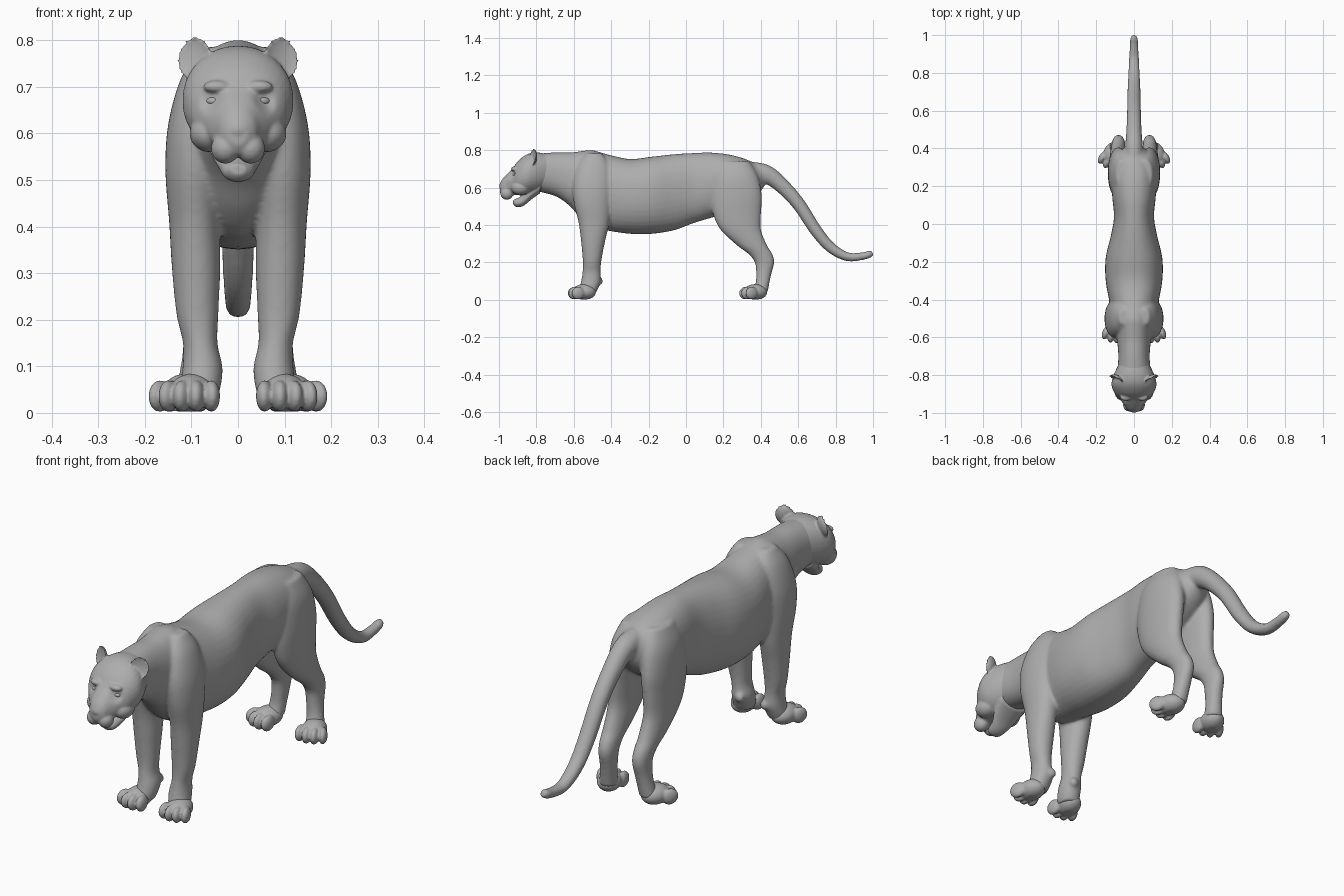
import bpy, bmesh, math
from mathutils import Vector, Matrix

cube = bpy.data.objects.get("Cube")
if cube:
    bpy.data.objects.remove(cube, do_unlink=True)

fur = bpy.data.materials.new("plain grey")
fur.use_nodes = True
fur.diffuse_color = (0.42, 0.42, 0.42, 1)
fur.node_tree.nodes["Principled BSDF"].inputs["Base Color"].default_value = fur.diffuse_color

X, Y, Z = Vector((1, 0, 0)), Vector((0, 1, 0)), Vector((0, 0, 1))
SIDES = (-1, 1)


def refine(rows, steps=5):
    """Smooth interpolation between the key sections."""
    out = []
    for i in range(len(rows) - 1):
        a, b = rows[max(i - 1, 0)], rows[i]
        c, d = rows[i + 1], rows[min(i + 2, len(rows) - 1)]
        for k in range(steps):
            t = k / steps
            out.append([q + 0.5 * t * (r - p + t * (2*p - 5*q + 4*r - s + t * (3*(q - r) + s - p)))
                        for p, q, r, s in zip(a, b, c, d)])
    return out + [list(rows[-1])]


def loft(bm, rows, side=1, normal=None, power=2.0, sides=36):
    """Closed tube through sections (x, y, z, half width, half depth)."""
    rows = refine(rows)
    rings = []
    for i, (x, y, z, a, b) in enumerate(rows):
        n = normal
        if n is None:
            p, q = rows[max(i - 1, 0)], rows[min(i + 1, len(rows) - 1)]
            n = (Vector(q[:3]) - Vector(p[:3])).normalized()
        up = n.cross(X).normalized()
        ring = []
        for k in range(sides):
            t = math.tau * k / sides
            c, s = math.cos(t), math.sin(t)
            c = math.copysign(abs(c) ** (2 / power), c)
            s = math.copysign(abs(s) ** (2 / power), s)
            p = Vector((x, y, z)) + X * a * c + up * b * s
            ring.append(bm.verts.new((p.x * side, p.y, p.z)))
        rings.append(ring)
    for r, s in zip(rings, rings[1:]):
        for k in range(sides):
            j = (k + 1) % sides
            bm.faces.new((r[k], r[j], s[j], s[k]))
    bm.faces.new(rings[0])
    bm.faces.new(rings[-1])


def blob(bm, place, size, turn=0.0, tilt=0.0):
    """Ellipsoid, turned about z after leaning about x."""
    m = (Matrix.Translation(place) @ Matrix.Rotation(turn, 4, "Z")
         @ Matrix.Rotation(tilt, 4, "X") @ Matrix.Diagonal((*size, 1)))
    return bmesh.ops.create_uvsphere(bm, u_segments=28, v_segments=18, radius=1, matrix=m)["verts"]


def finish(bm, name, voxel, passes):
    """Fuse overlapping forms into one skin and soften the joins."""
    bmesh.ops.recalc_face_normals(bm, faces=bm.faces)
    mesh = bpy.data.meshes.new(name)
    bm.to_mesh(mesh)
    bm.free()
    mesh.materials.append(fur)
    mesh.polygons.foreach_set("use_smooth", [True] * len(mesh.polygons))
    ob = bpy.data.objects.new(name, mesh)
    bpy.context.collection.objects.link(ob)
    if voxel:
        rm = ob.modifiers.new("fuse", "REMESH")
        rm.mode, rm.voxel_size, rm.use_smooth_shade = "VOXEL", voxel, True
        sm = ob.modifiers.new("soften", "SMOOTH")
        sm.factor, sm.iterations = 0.5, passes
    return ob


# Body: trunk with neck, from y, top, bottom and half width
body = bmesh.new()
trunk = [(-.82, .78, .585, .09), (-.70, .788, .555, .083), (-.62, .788, .50, .09),
         (-.56, .795, .43, .10), (-.50, .80, .385, .112), (-.42, .778, .37, .128),
         (-.30, .753, .353, .15), (-.18, .766, .353, .15), (-.06, .779, .373, .122),
         (.04, .785, .41, .106), (.14, .787, .44, .115), (.24, .775, .47, .118),
         (.33, .748, .52, .10), (.39, .715, .57, .065), (.42, .69, .61, .035)]
loft(body, [(0, y, (t + b) / 2, w, (t - b) / 2) for y, t, b, w in trunk], normal=Y, power=2.2)

# Tail
loft(body, [(0, .32, .69, .05, .05), (0, .42, .675, .046, .05), (0, .50, .622, .04, .042),
            (0, .60, .515, .037, .036), (0, .69, .378, .035, .033), (0, .77, .283, .032, .029),
            (0, .86, .231, .027, .024), (0, .94, .233, .023, .021), (0, .985, .245, .02, .019),
            (0, 1.0, .249, .01, .01)])

# Legs: sections from the top down
fore = [(.055, -.49, .785, .025, .04), (.072, -.495, .72, .05, .085), (.09, -.50, .62, .06, .105),
        (.094, -.50, .52, .062, .10), (.093, -.492, .41, .055, .082), (.09, -.497, .31, .052, .064),
        (.087, -.502, .21, .045, .05), (.081, -.505, .15, .037, .048), (.076, -.508, .10, .043, .053),
        (.08, -.52, .06, .044, .05), (.085, -.53, .03, .04, .045)]
hind = [(.055, .26, .74, .04, .08), (.07, .265, .66, .058, .12), (.08, .27, .56, .058, .135),
        (.084, .272, .47, .053, .13), (.086, .29, .38, .048, .11), (.085, .35, .295, .043, .082),
        (.083, .398, .245, .038, .064), (.082, .42, .20, .035, .052), (.085, .416, .14, .033, .041),
        (.091, .409, .09, .034, .037), (.098, .395, .04, .038, .042)]
for s in SIDES:
    loft(body, fore, s, normal=Z, power=2.1)
    loft(body, hind, s, normal=Z, power=2.1)
    blob(body, (s * .06, -.46, .10), (.02, .016, .02))
finish(body, "body", .0065, 12)

# Head: skull sections from y, top, bottom and half width
head = bmesh.new()
skull = [(-.74, .78, .60, .08), (-.80, .788, .572, .108), (-.85, .778, .56, .119),
         (-.895, .745, .56, .103), (-.93, .70, .558, .074), (-.96, .67, .55, .05),
         (-.982, .645, .555, .037), (-.995, .622, .575, .02)]
loft(head, [(0, y, (t + b) / 2, w, (t - b) / 2) for y, t, b, w in skull], normal=Y, power=2.15)
for v in head.verts:
    # Eye sockets
    d = (Vector((abs(v.co.x), v.co.y, v.co.z)) - Vector((.054, -.93, .668))).length / .035
    if d < 1:
        v.co.y += .016 * (1 - d * d) ** 2
# Lower jaw, nose and muzzle
loft(head, [(0, -.78, .60, .07, .03), (0, -.83, .568, .062, .034), (0, -.87, .532, .042, .03),
            (0, -.905, .519, .033, .023), (0, -.924, .522, .018, .012)], normal=Y)
blob(head, (0, -.985, .608), (.024, .014, .018))
for s in SIDES:
    blob(head, (s * .027, -.958, .568), (.031, .034, .033))
    blob(head, (s * .062, -.885, .60), (.042, .05, .04))
    blob(head, (s * .045, -.916, .70), (.03, .02, .014))
    # Cupped ears
    place, turn, tilt = Vector((s * .096, -.825, .762)), s * .45, -.15
    verts = blob(head, place, (.040, .026, .047), turn, tilt)
    spin = Matrix.Rotation(turn, 3, "Z") @ Matrix.Rotation(tilt, 3, "X")
    for v in verts:
        local = spin.inverted() @ (v.co - place)
        if local.y < 0:
            local.y *= -.45
            v.co = place + spin @ local
finish(head, "head", .0042, 5)

# Eyes
for s, label in zip(SIDES, ("right", "left")):
    eye = bmesh.new()
    blob(eye, (s * .054, -.915, .669), (.016, .011, .009), s * .5)
    finish(eye, label + "_eye", 0, 0)

# Paws: a pad and four toes, turned slightly outward
for name, cx, cy, turn in (("front", .099, -.545, .12), ("hind", .112, .372, .32)):
    for s, label in zip(SIDES, ("right", "left")):
        paw = bmesh.new()
        base = Matrix.Translation((s * cx, cy, 0)) @ Matrix.Rotation(s * turn, 4, "Z")
        blob(paw, base @ Vector((0, 0, .042)), (.05, .064, .042), s * turn)
        for i in range(4):
            u = i - 1.5
            reach = -.05 + .013 * (abs(u) > 1)
            blob(paw, base @ Vector((u * .031, reach, .036)), (.0185, .036, .034), s * turn + u * .14, .12)
        for v in paw.verts:
            v.co.z = max(v.co.z, .003)
        finish(paw, label + "_" + name + "_paw", .0045, 3)
